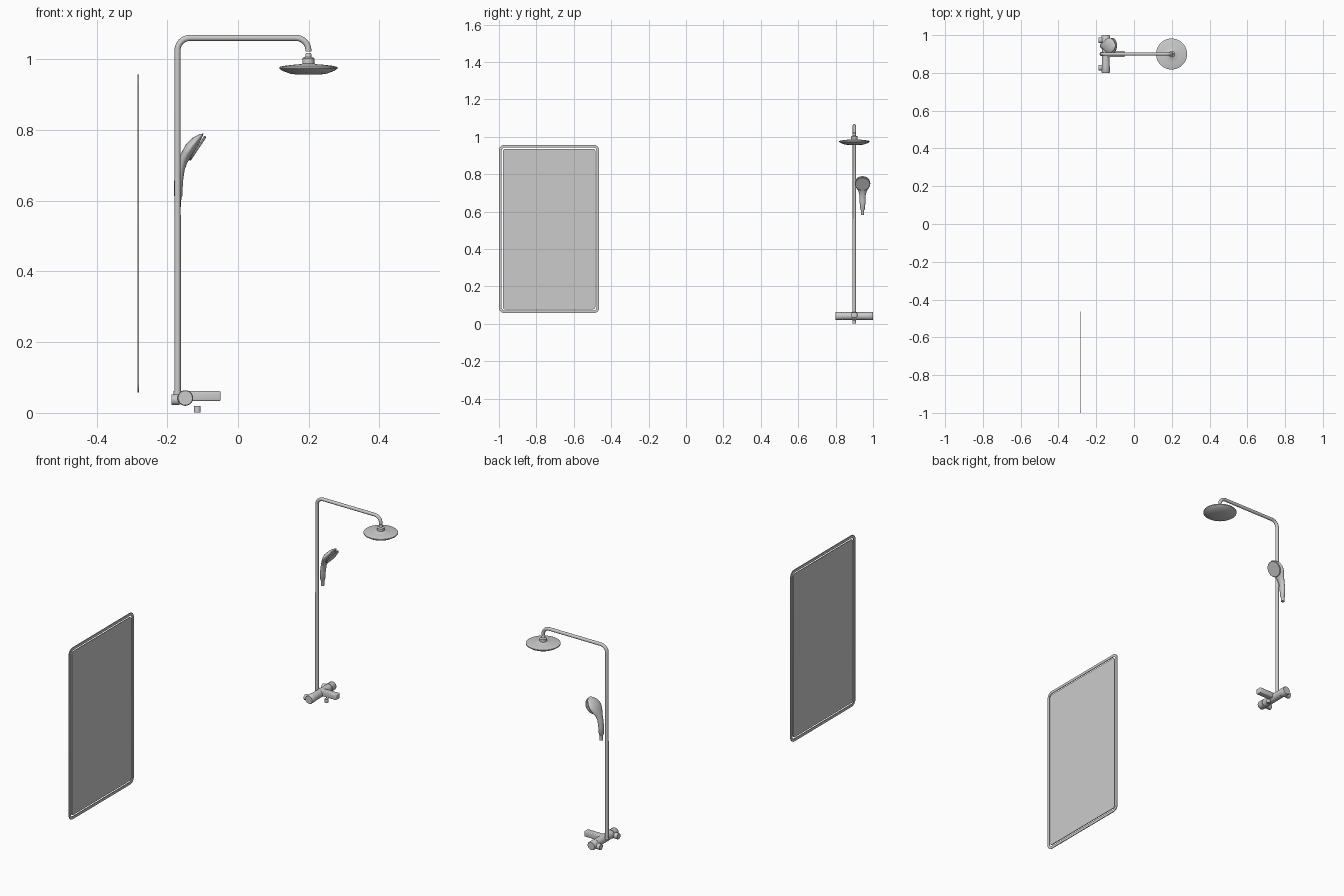
import bpy, bmesh
from math import sin, cos, pi, radians
from mathutils import Vector, Matrix

if "Cube" in bpy.data.objects:
    bpy.data.objects.remove(bpy.data.objects["Cube"])

Y = 0.90  # shower centre line


def finish(name, bm, smooth=True):
    bmesh.ops.recalc_face_normals(bm, faces=bm.faces[:])
    me = bpy.data.meshes.new(name)
    bm.to_mesh(me)
    bm.free()
    ob = bpy.data.objects.new(name, me)
    bpy.context.collection.objects.link(ob)
    if smooth:
        bpy.ops.object.select_all(action='DESELECT')
        ob.select_set(True)
        bpy.context.view_layer.objects.active = ob
        bpy.ops.object.shade_smooth_by_angle(angle=radians(35))
    return ob


def skin(name, rings, cap=True, closed=False):
    """Join successive rings of points into a surface."""
    bm = bmesh.new()
    vs = [[bm.verts.new(p) for p in r] for r in rings]
    n = len(vs[0])
    pairs = list(zip(vs, vs[1:])) + ([(vs[-1], vs[0])] if closed else [])
    for a, b in pairs:
        for i in range(n):
            j = (i + 1) % n
            bm.faces.new((a[i], a[j], b[j], b[i]))
    if cap and not closed:
        bm.faces.new(vs[0][::-1])
        bm.faces.new(vs[-1])
    return finish(name, bm)


def turned(name, profile, origin, axis, n=40):
    """Solid of revolution from (radius, height) pairs along an axis."""
    m = Matrix.Translation(origin) @ Vector(axis).to_track_quat('Z', 'Y').to_matrix().to_4x4()
    return skin(name, [[m @ Vector((r * cos(2 * pi * i / n), r * sin(2 * pi * i / n), h))
                        for i in range(n)] for r, h in profile])


def swept(name, path, sizes, n=24):
    """Elliptical sections along a path in the xz plane; sizes = (in-plane, y) half widths."""
    rings = []
    for k, (x, z) in enumerate(path):
        a, b = path[max(k - 1, 0)], path[min(k + 1, len(path) - 1)]
        t = Vector((b[0] - a[0], 0, b[1] - a[1])).normalized()
        side = Vector((t.z, 0, -t.x))
        u, w = sizes[k]
        rings.append([Vector((x, 0, z)) + side * u * cos(2 * pi * i / n)
                      + Vector((0, w * sin(2 * pi * i / n), 0)) for i in range(n)])
    return skin(name, rings)


def rounded_rect(w, h, r, x, c, n=8):
    pts = []
    for k, (sy, sz) in enumerate(((1, 1), (-1, 1), (-1, -1), (1, -1))):
        for i in range(n + 1):
            a = (k + i / n) * pi / 2
            pts.append(Vector((x, c[0] + sy * (w - r) + r * cos(a), c[1] + sz * (h - r) + r * sin(a))))
    return pts


# mirror: thin frame, gap, glass panel
C = (-0.732, 0.507)
W, H = 0.268, 0.45
x0, x1 = -0.284, -0.280
inner = (W - 0.014, H - 0.014, 0.018)
skin("mirror_frame", [rounded_rect(W, H, 0.03, x0, C), rounded_rect(W, H, 0.03, x1, C),
                      rounded_rect(*inner, x1, C), rounded_rect(*inner, x0, C)], closed=True)
glass = (W - 0.021, H - 0.021, 0.012)
skin("mirror_glass", [rounded_rect(*glass, x0, C), rounded_rect(*glass, x1, C)])

# riser pipe with two bends, ending above the rain head
path = [(-0.171, 0.56)]
path += [(-0.136 - 0.035 * cos(a * pi / 20), 1.025 + 0.035 * sin(a * pi / 20)) for a in range(11)]
path += [(0.164 + 0.035 * sin(a * pi / 20), 1.025 + 0.035 * cos(a * pi / 20)) for a in range(11)]
path += [(0.199, 1.021)]
swept("riser_pipe", path, [(0.0085, 0.0085)] * len(path)).location.y = Y
turned("lower_pipe", [(0.0092, 0), (0.0092, 0.515)], (-0.171, Y, 0.045), (0, 0, 1))
turned("pipe_collar", [(0.011, 0), (0.011, 0.012)], (-0.171, Y, 0.05), (0, 0, 1))

# rain head: ball joint, neck and shallow disc
turned("rain_head", [(0.03, 0.956), (0.052, 0.959), (0.073, 0.967), (0.079, 0.971), (0.082, 0.973),
                     (0.082, 0.978), (0.07, 0.981), (0.045, 0.984), (0.02, 0.986), (0.017, 0.988),
                     (0.017, 1.002), (0.014, 1.005), (0.009, 1.006), (0.0085, 1.014), (0.006, 1.018)],
       (0.199, Y, 0), (0, 0, 1), 56)

# hand shower: flattened head flowing into the handle, and a separate spray plate
secs = [(-0.098, 0.789, 0.001, 0.006), (-0.106, 0.783, 0.006, 0.024), (-0.119, 0.770, 0.012, 0.037),
        (-0.134, 0.751, 0.0155, 0.042), (-0.146, 0.731, 0.0145, 0.036), (-0.155, 0.713, 0.013, 0.024),
        (-0.163, 0.690, 0.0123, 0.017), (-0.168, 0.655, 0.0125, 0.016), (-0.169, 0.613, 0.0115, 0.012),
        (-0.169, 0.609, 0.009, 0.009), (-0.170, 0.583, 0.0085, 0.0085)]
swept("hand_shower_body", [s[:2] for s in secs], [s[2:] for s in secs], 32).location.y = 0.944
turned("hand_shower_plate", [(0.039, -0.004), (0.041, -0.002), (0.041, 0.001), (0.039, 0.003)],
       (-0.114, 0.944, 0.748), (0.83, 0, -0.55))

# mixer valve with a control knob at each end
turned("valve_body", [(0.0205, -0.064), (0.0205, 0.064)], (-0.149, Y, 0.042), (0, 1, 0))
for s, side in ((-1, "front"), (1, "back")):
    turned(side + "_valve_knob", [(0.018, 0.062), (0.018, 0.066), (0.022, 0.066),
                                  (0.022, 0.097), (0.02, 0.1)], (-0.149, Y, 0.042), (0, s, 0))
    turned(side + "_wall_flange", [(0.015, 0), (0.015, 0.022), (0.011, 0.022), (0.011, 0.035)],
           (-0.188, Y + s * 0.073, 0.037), (1, 0, 0))

# flat spout
bm = bmesh.new()
bmesh.ops.create_cube(bm, size=1, matrix=Matrix.Translation((-0.0995, Y, 0.0475))
                      @ Matrix.Diagonal((0.101, 0.032, 0.028, 1)))
bmesh.ops.bevel(bm, geom=bm.edges[:], offset=0.004, segments=3, affect='EDGES', profile=0.5)
finish("spout", bm)

# hose outlet below the valve
turned("hose_outlet", [(0.0095, 0), (0.0095, 0.019)], (-0.115, Y, 0.001), (0, 0, 1))
